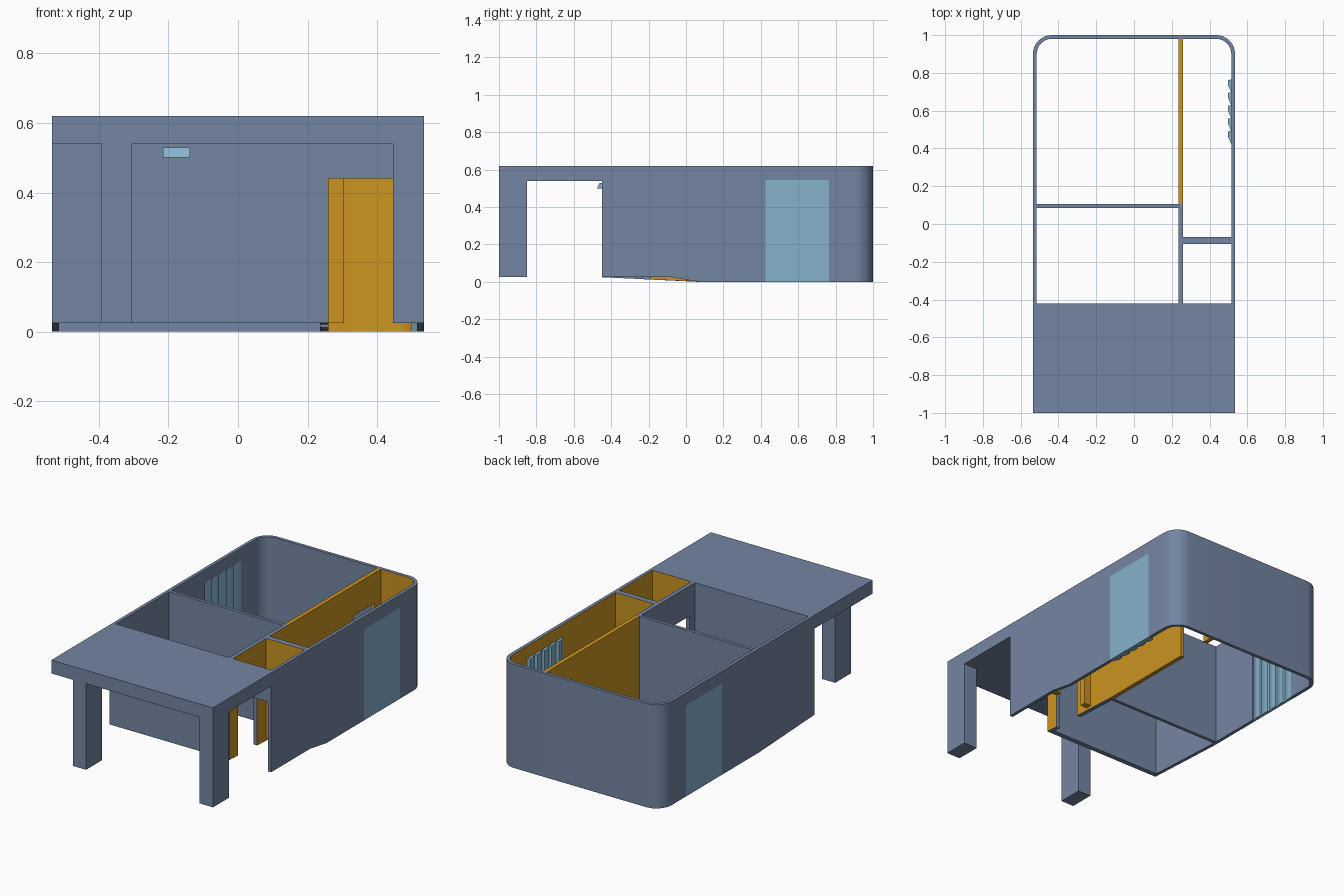
import bpy, bmesh, math

if "Cube" in bpy.data.objects:
    bpy.data.objects.remove(bpy.data.objects["Cube"])


def mat(name, rgb):
    m = bpy.data.materials.new(name)
    m.diffuse_color = (*rgb, 1)
    m.use_nodes = True
    m.node_tree.nodes["Principled BSDF"].inputs["Base Color"].default_value = m.diffuse_color
    return m


BLUE = mat("slate blue wall", (0.175, 0.235, 0.365))
ORANGE = mat("orange room", (0.60, 0.295, 0.015))
GLASS = mat("pale blue panel", (0.235, 0.45, 0.60))
H, DOOR, LIP = 0.62, 0.44, 0.025


def loft(bm, low, high):
    """Closed solid between two matching rings of 3D points."""
    a = [bm.verts.new(p) for p in low]
    b = [bm.verts.new(p) for p in high]
    bm.faces.new(a)
    bm.faces.new(b)
    for i in range(len(a)):
        j = (i + 1) % len(a)
        bm.faces.new((a[i], a[j], b[j], b[i]))


def block(bm, x0, x1, y0, y1, z0, z1, ramp=None):
    """Box; ramp(y) optionally gives the bottom height."""
    poly = [(x0, y0), (x1, y0), (x1, y1), (x0, y1)]
    loft(bm, [(x, y, ramp(y) if ramp else z0) for x, y in poly],
         [(x, y, z1) for x, y in poly])


def finish(name, bm, mats, rule=None, smooth=False):
    bmesh.ops.recalc_face_normals(bm, faces=bm.faces[:])
    bm.normal_update()
    if rule:
        for f in bm.faces:
            f.material_index = int(rule(f.calc_center_median(), f.normal))
    me = bpy.data.meshes.new(name)
    bm.to_mesh(me)
    bm.free()
    for m in mats:
        me.materials.append(m)
    ob = bpy.data.objects.new(name, me)
    bpy.context.collection.objects.link(ob)
    if smooth:
        bpy.context.view_layer.objects.active = ob
        ob.select_set(True)
        bpy.ops.object.shade_smooth_by_angle(angle=math.radians(30))
        ob.select_set(False)
    return ob


def slope(y):        # long straight rise of the wall foot
    return LIP * min(1, max(0, (0.07 - y) / 0.52))


def late_slope(y):   # flat foot, then a short fall
    return LIP * min(1, max(0, (0.07 - y) / 0.15))


# Outer shell: matching outer and inner paths, left side, back, right side
WIN0, WIN1, WIN_TOP = 0.425, 0.765, 0.545
side = [-0.45, -0.08, 0.07, WIN0, WIN1]
arc = [math.radians(90 * i / 8) for i in range(9)]
left = [((-0.535, y), (-0.515, y)) for y in side]
left += [tuple((-0.435 - r * math.cos(a), 0.9 + r * math.sin(a)) for r in (0.1, 0.08)) for a in arc]
right = [((-o[0], o[1]), (-i[0], i[1])) for o, i in reversed(left)]
path = left + [((0.25, 1.0), (0.25, 0.98))] + right
bm = bmesh.new()
for (o0, i0), (o1, i1) in zip(path, path[1:]):
    foot = late_slope if o0[0] > 0 else slope
    window = abs(o0[0] - o1[0]) < 1e-6 and {round(o0[1], 3), round(o1[1], 3)} == {WIN0, WIN1}
    ring = (o0, o1, i1, i0)
    loft(bm, [(x, y, WIN_TOP if window else foot(y)) for x, y in ring],
         [(x, y, H) for x, y in ring])
bmesh.ops.remove_doubles(bm, verts=bm.verts[:], dist=1e-5)
# Drop the hidden faces shared by neighbouring wall pieces
seen = {}
for f in bm.faces:
    seen.setdefault(frozenset(v.index for v in f.verts), []).append(f)
inner = [f for f in bm.faces if len(f.verts) == 4 and all(len(e.link_faces) > 2 for e in f.edges)]
bmesh.ops.delete(bm, geom=inner, context='FACES_ONLY')


def in_room(c, n):   # inner faces of the right-hand rooms
    flat = abs(n.z) < 0.5
    inside = 0.25 < c.x < 0.5199 and c.y < 0.985
    return flat and inside and (n.x < -0.01 or n.y < -0.01) and c.y > -0.44


finish("outer_wall", bm, [BLUE, ORANGE], in_room, smooth=True)

# Front wall with the entrance at the right
bm = bmesh.new()
block(bm, -0.515, 0.26, -0.45, -0.42, LIP, H)
block(bm, 0.26, 0.515, -0.45, -0.42, DOOR, H)
finish("front_wall", bm, [BLUE, ORANGE],
       lambda c, n: c.x > 0.255 and (n.y > 0.5 or n.x > 0.5))

# Porch roof and its two pillars
bm = bmesh.new()
block(bm, -0.535, 0.535, -1, -0.45, 0.54, H)
finish("porch_roof", bm, [BLUE])
for name, x0, x1 in (("left_pillar", -0.392, -0.305), ("right_pillar", 0.445, 0.535)):
    bm = bmesh.new()
    block(bm, x0, x1, -1, -0.85, LIP, 0.54)
    finish(name, bm, [BLUE])

# Long partition: front half blue outside, back half fully orange
bm = bmesh.new()
for y0, y1 in ((-0.42, -0.37), (-0.19, 0.105)):
    block(bm, 0.235, 0.26, y0, y1, 0, H, slope)
block(bm, 0.235, 0.26, -0.37, -0.19, DOOR, H)
finish("front_partition", bm, [BLUE, ORANGE], lambda c, n: n.x > 0.5)
bm = bmesh.new()
block(bm, 0.235, 0.26, 0.105, 0.72, 0, H)
block(bm, 0.235, 0.26, 0.72, 0.92, DOOR, H)
block(bm, 0.235, 0.26, 0.92, 0.98, 0, H)
finish("back_partition", bm, [ORANGE])

# Cross walls
bm = bmesh.new()
block(bm, -0.515, 0.235, 0.085, 0.105, 0, H)
finish("left_cross_wall", bm, [BLUE])
bm = bmesh.new()
block(bm, 0.26, 0.305, -0.105, -0.07, LIP, H)
block(bm, 0.305, 0.48, -0.105, -0.07, DOOR, H)
block(bm, 0.48, 0.515, -0.105, -0.07, LIP, H)
finish("right_cross_wall", bm, [BLUE, ORANGE], lambda c, n: n.z < 0.5)

# Window panels: flush outside, saw-tooth slats inside
for name, s, back, tip in (("left_window", -1, 0.525, 0.515), ("right_window", 1, 0.514, 0.498)):
    bm = bmesh.new()
    block(bm, s * back, s * 0.535, WIN0, WIN1, 0, WIN_TOP)
    w = (WIN1 - WIN0) / 5
    for k in range(5):
        y = WIN0 + k * w
        tri = [(s * back, y), (s * back, y + w), (s * tip, y + w * 0.95), (s * tip, y + w * 0.55)]
        loft(bm, [(a, b, 0) for a, b in tri], [(a, b, WIN_TOP) for a, b in tri])
    finish(name, bm, [GLASS])

# Small wedge lamp on the front wall
bm = bmesh.new()
loft(bm, [(-0.215, -0.475, 0.5), (-0.138, -0.475, 0.5), (-0.138, -0.45, 0.5), (-0.215, -0.45, 0.5)],
     [(-0.215, -0.462, 0.53), (-0.138, -0.462, 0.53), (-0.138, -0.45, 0.53), (-0.215, -0.45, 0.53)])
finish("wall_lamp", bm, [GLASS])
